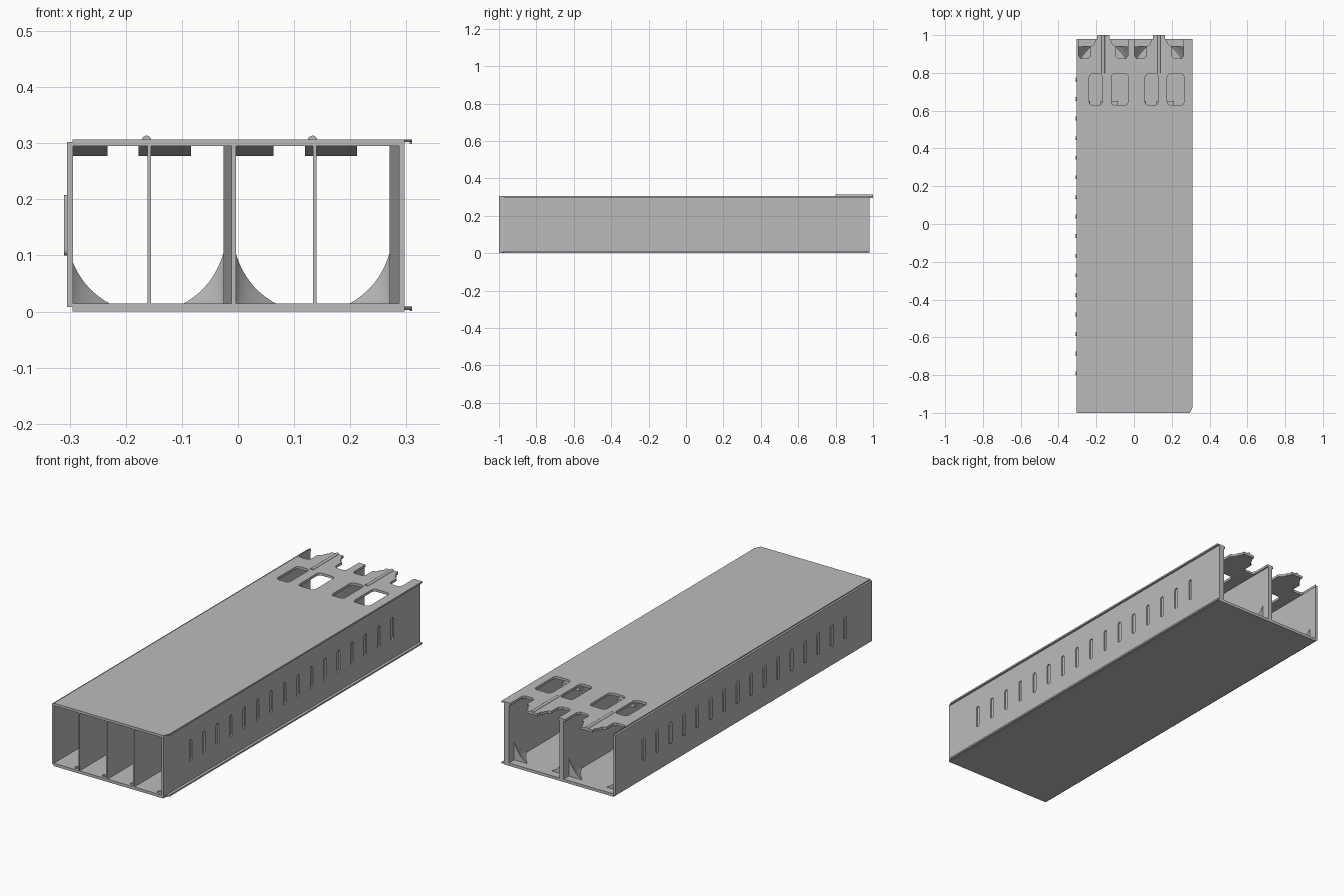
import bpy, bmesh
from math import sin, cos, pi

cube = bpy.data.objects.get("Cube")
if cube:
    bpy.data.objects.remove(cube, do_unlink=True)

grey = bpy.data.materials.new("plain_grey")
grey.use_nodes = True
COLOUR = (0.5, 0.5, 0.5, 1)
grey.diffuse_color = COLOUR
grey.node_tree.nodes["Principled BSDF"].inputs["Base Color"].default_value = COLOUR

FRONT, BACK = -1.0, 0.98
FLOOR, CEILING, TOP = 0.014, 0.295, 0.307
CELLS = (-0.163, 0.133)          # centres of the two rear bays
AXES = {"x": lambda a, b, d: (d, a, b),
        "y": lambda a, b, d: (a, d, b),
        "z": lambda a, b, d: (a, b, d)}


def make(name, bm):
    bmesh.ops.recalc_face_normals(bm, faces=bm.faces)
    mesh = bpy.data.meshes.new(name)
    bm.to_mesh(mesh)
    bm.free()
    mesh.materials.append(grey)
    obj = bpy.data.objects.new(name, mesh)
    bpy.context.collection.objects.link(obj)
    return obj


def loft(bm, rings):
    """Skin a list of closed rings and cap both ends."""
    loops = [[bm.verts.new(p) for p in ring] for ring in rings]
    n = len(loops[0])
    for a, b in zip(loops, loops[1:]):
        for i in range(n):
            j = (i + 1) % n
            bm.faces.new((a[i], a[j], b[j], b[i]))
    bm.faces.new(loops[0])
    bm.faces.new(loops[-1])


def prisms(name, outlines, axis, lo, hi):
    """Extrude one or more outlines along an axis into one object."""
    bm = bmesh.new()
    for pts in outlines:
        loft(bm, [[AXES[axis](a, b, d) for a, b in pts] for d in (lo, hi)])
    return make(name, bm)


def rect(x0, x1, y0, y1):
    return [(x0, y0), (x1, y0), (x1, y1), (x0, y1)]


def rounded(x0, x1, y0, y1, r, steps=5):
    corners = ((x1 - r, y1 - r), (x0 + r, y1 - r), (x0 + r, y0 + r), (x1 - r, y0 + r))
    return [(cx + r * cos((q + i / steps) * pi / 2), cy + r * sin((q + i / steps) * pi / 2))
            for q, (cx, cy) in enumerate(corners) for i in range(steps + 1)]


def cut(obj, cutter):
    cutter.hide_render = True
    mod = obj.modifiers.new("cut", "BOOLEAN")
    mod.operation, mod.solver, mod.object = "DIFFERENCE", "EXACT", cutter
    bpy.context.view_layer.objects.active = obj
    bpy.ops.object.modifier_apply(modifier=mod.name)
    bpy.data.objects.remove(cutter, do_unlink=True)


def smooth(obj):
    bpy.ops.object.select_all(action="DESELECT")
    obj.select_set(True)
    bpy.context.view_layer.objects.active = obj
    bpy.ops.object.shade_smooth_by_angle(angle=0.6)


# Floor and top plate, the top ending in two stepped latch tabs
floor = prisms("floor", [rect(-0.295, 0.297, FRONT, BACK)], "z", 0, FLOOR)
half_tab = [(0.13, BACK), (0.13, 0.89), (0.12, 0.877), (0.08, 0.877), (0.066, 0.89),
            (0.066, 0.94), (0.05, 0.95), (0.04, 0.975), (0.032, 0.98), (0.032, 1.0)]
outline = [(-0.295, FRONT), (0.297, FRONT), (0.297, BACK)]
for c in reversed(CELLS):
    outline += [(c + x, y) for x, y in half_tab]
    outline += [(c - x, y) for x, y in reversed(half_tab)]
outline.append((-0.295, BACK))
top = prisms("top_plate", [outline], "z", CEILING, TOP)

# Two rounded windows in the top over each bay
windows = [rounded(c + a, c + b, 0.63, 0.795, 0.018)
           for c in CELLS for a, b in ((-0.074, -0.005), (0.043, 0.132))]
cut(top, prisms("window_cutter", windows, "z", 0.25, 0.35))

# Small round pits just inside the front opening
pits = [rounded(x - 0.012, x + 0.012, -0.988, -0.964, 0.012)
        for x in (-0.183, -0.035, 0.115, 0.262)]
cut(floor, prisms("floor_pit_cutter", pits, "z", 0.007, 0.03))
cut(top, prisms("top_pit_cutter", pits, "z", 0.28, 0.3))

# Outer walls: raised bars on the right, matching grooves on the left
right_wall = prisms("right_wall", [rect(FRONT, BACK, 0.008, 0.302)], "x", -0.305, -0.294)
left_wall = prisms("left_wall", [rect(FRONT, BACK, 0.005, 0.303)], "x", 0.287, 0.297)
slots = [rounded(y - 0.01, y + 0.01, 0.1, 0.208, 0.0099)
         for y in (-0.79 + i * 0.1037 for i in range(16))]
prisms("right_wall_bars", slots, "x", -0.31, -0.304)
cut(left_wall, prisms("groove_cutter", slots, "x", 0.291, 0.32))

# Overhanging lips along the left edges, chamfered at the front
lip = [(0.296, FRONT), (0.31, -0.97), (0.31, BACK), (0.296, BACK)]
for name, z0, z1, z2 in (("top_lip", 0.302, TOP, 0.299), ("bottom_lip", 0.003, 0.009, 0.001)):
    prisms(name, [lip], "z", z0, z1)
    prisms(name + "_hook", [rect(0.306, 0.31, -0.97, BACK)], "z", z2, z1 - 0.001)

# Middle wall and thin dividers
prisms("middle_wall", [rect(-0.012, -0.004, FRONT, BACK)], "z", 0.005, 0.303)
for i, x in enumerate((-0.158, 0.137)):
    prisms(f"divider_{i + 1}", [rect(x - 0.003, x + 0.003, FRONT, 0.55)], "z", 0.01, 0.3)

# Wall thickening towards the rear bays
for name, x in (("middle_wall_pad", -0.011), ("left_wall_pad", 0.288)):
    inner = x - 0.0145
    if x > 0:
        inner = 0.27
    prisms(name, [[(x, 0.5), (inner, 0.62), (inner, BACK), (x, BACK)]], "z", 0.01, 0.3)

# Curved, flaring gussets in the lower corners of each bay
STEPS = 10
for i, c in enumerate(CELLS):
    for side in (-1, 1):
        profile = [(0, 0)]
        for k in range(STEPS + 1):
            t = k / STEPS
            profile.append((0.036 * t * (1 - t) + 0.075 * t * t,
                            0.096 * (1 - t) ** 2 + 0.06 * t * (1 - t)))
        rings = []
        for k in range(7):
            u = k / 6
            s = 0.02 + 0.98 * u ** 1.5
            rings.append([(c + side * (0.1385 - a * s), 0.83 + 0.11 * u, FLOOR - 0.001 + b * s)
                          for a, b in profile])
        bm = bmesh.new()
        loft(bm, rings)
        smooth(make(f"gusset_{i + 1}_{'right' if side < 0 else 'left'}", bm))

# Sloping ramps under the top, just ahead of the windows
ramp = [(0.55, 0.297), (0.645, 0.277), (0.65, 0.277), (0.65, 0.297)]
for i, c in enumerate(CELLS):
    for side, a, b in (("outer", -0.137, -0.07), ("inner", -0.014, 0.079)):
        prisms(f"ramp_{side}_{i + 1}", [ramp], "x", c + a, c + b)

# Rounded ridge along each latch tab
for i, c in enumerate(CELLS):
    arc = [(c + 0.0085 * cos(k * pi / 10), 0.305 + 0.0085 * sin(k * pi / 10)) for k in range(11)]
    smooth(prisms(f"latch_ridge_{i + 1}", [arc], "y", 0.8, 1.0))
